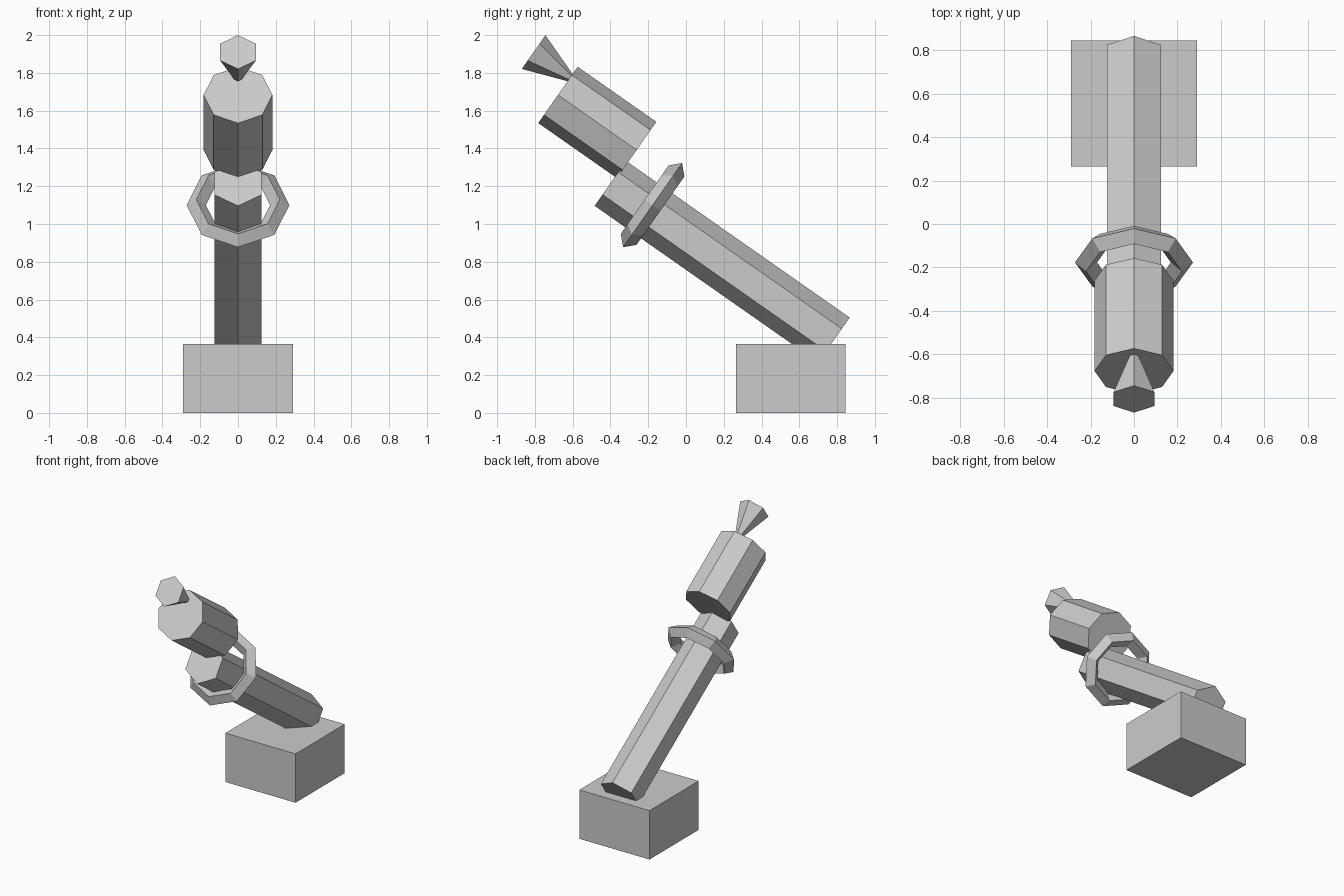
import bpy
from math import radians
from mathutils import Vector

if "Cube" in bpy.data.objects:
    bpy.data.objects.remove(bpy.data.objects["Cube"])

TILT = radians(55)                     # every tilted part shares this lean
ROT = (TILT, 0, 0)


def prism(name, sides, low, high, r_low, r_high):
    """Flat-sided prism or frustum between two (y, z) axis points, one corner facing up."""
    a, b = Vector((0, *low)), Vector((0, *high))
    bpy.ops.mesh.primitive_cone_add(vertices=sides, radius1=r_low, radius2=r_high,
                                    depth=(b - a).length, location=(a + b) / 2,
                                    rotation=ROT)
    bpy.context.object.name = name


# Base block
bpy.ops.mesh.primitive_cube_add(size=1, location=(0, 0.555, 0.1825))
base = bpy.context.object
base.name = "base_block"
base.scale = (0.58, 0.58, 0.365)

# Long hexagonal tube leaning forward from the base
prism("main_tube", 6, (0.784, 0.387), (-0.401, 1.214), 0.145, 0.145)

# Loose eight-sided collar with a diamond section
bpy.ops.mesh.primitive_torus_add(major_segments=8, minor_segments=4,
                                 major_radius=0.221, minor_radius=0.051,
                                 location=(0, -0.177, 1.10), rotation=ROT)
bpy.context.object.name = "collar_ring"

# Octagonal drum above the tube
prism("upper_drum", 8, (-0.261, 1.392), (-0.678, 1.683), 0.182, 0.182)

# Flared hexagonal tip, narrow end sunk into the drum
prism("flared_tip", 6, (-0.602, 1.767), (-0.807, 1.910), 0.018, 0.109)
